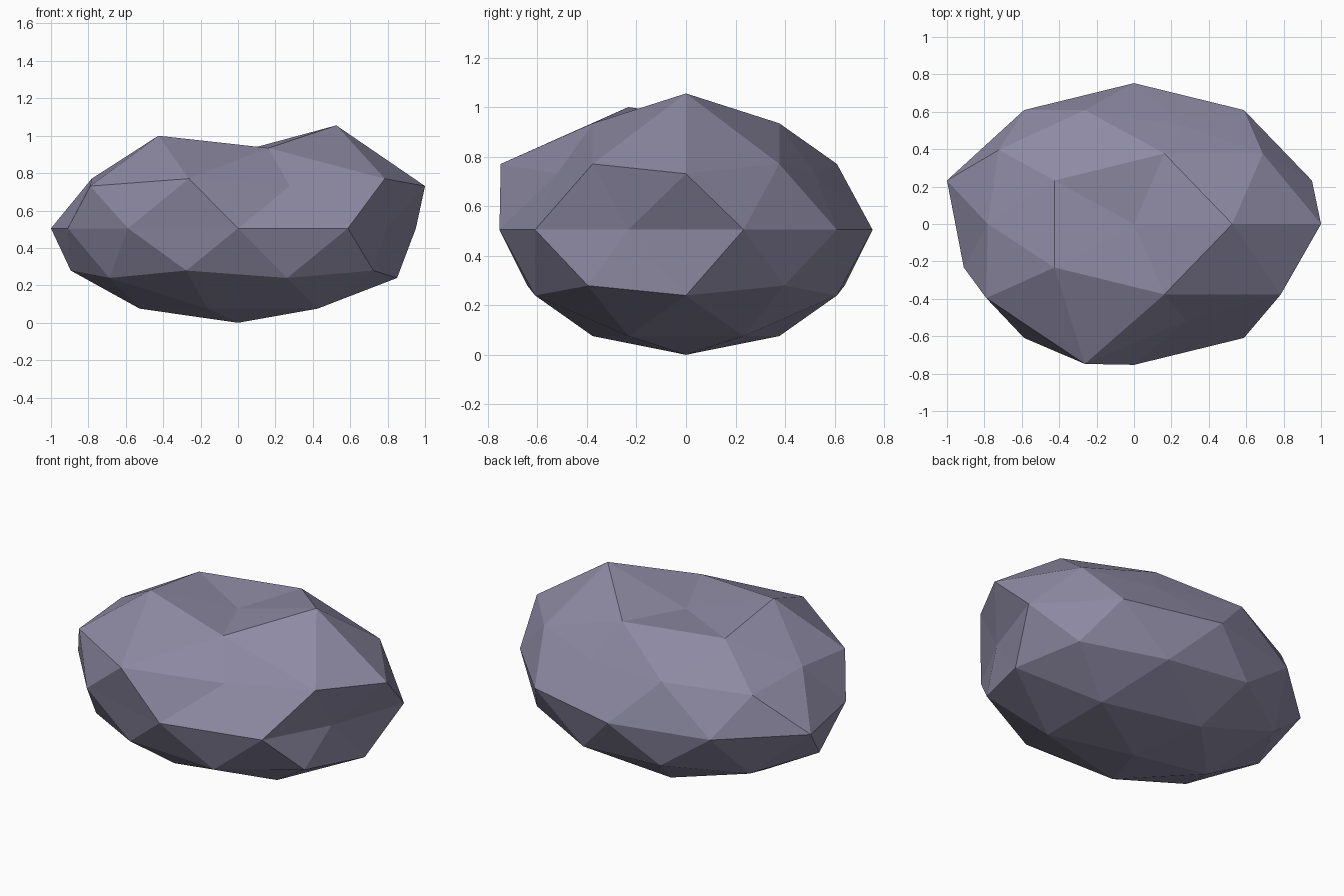
import bpy
import bmesh
from mathutils import Vector

if "Cube" in bpy.data.objects:
    bpy.data.objects.remove(bpy.data.objects["Cube"])

# Rock: a squashed low-poly icosphere with a few bumps and dents
SCALE = Vector((1.0, 0.753, 0.505))

# (unit-sphere point, axis to push along, final coordinate on that axis before lifting)
PUSHES = [
    ((0.00, 0.00, 1.00), 2, 0.408),     # dented crown
    ((0.53, 0.00, 0.85), 2, 0.55),      # right peak
    ((-0.43, -0.31, 0.85), 2, 0.495),   # left peak
    ((0.28, -0.85, 0.45), 1, -0.52),    # flattened front
    ((0.28, 0.85, 0.45), 1, 0.52),      # flattened back
    ((-0.26, -0.81, 0.53), 1, -0.748),  # front bulge
    ((0.89, 0.00, 0.45), 0, 1.0),       # right bulge
    ((0.69, -0.50, 0.53), 0, 0.785),
    ((0.95, -0.31, 0.00), 0, 0.79),     # right dent
    ((-0.95, 0.31, 0.00), 0, -1.0),     # left bulge
    ((-0.95, -0.31, 0.00), 0, -0.91),
    ((-0.72, -0.53, 0.45), 0, -0.79),
    ((-0.85, 0.00, 0.53), 0, -0.782),
]

bm = bmesh.new()
bmesh.ops.create_icosphere(bm, subdivisions=2, radius=1.0)
targets = [(min(bm.verts, key=lambda v: (v.co - Vector(p)).length), axis, value)
           for p, axis, value in PUSHES]
for v in bm.verts:
    v.co = v.co * SCALE
for v, axis, value in targets:
    v.co[axis] = value
bmesh.ops.translate(bm, verts=bm.verts, vec=(0, 0, SCALE.z))
bmesh.ops.recalc_face_normals(bm, faces=bm.faces)

mesh = bpy.data.meshes.new("rock")
bm.to_mesh(mesh)
bm.free()
rock = bpy.data.objects.new("rock", mesh)
bpy.context.collection.objects.link(rock)

# Single purple-grey stone colour
stone = bpy.data.materials.new("purple_grey_stone")
stone.diffuse_color = (0.27, 0.255, 0.37, 1.0)
stone.use_nodes = True
stone.node_tree.nodes["Principled BSDF"].inputs["Base Color"].default_value = stone.diffuse_color
mesh.materials.append(stone)
